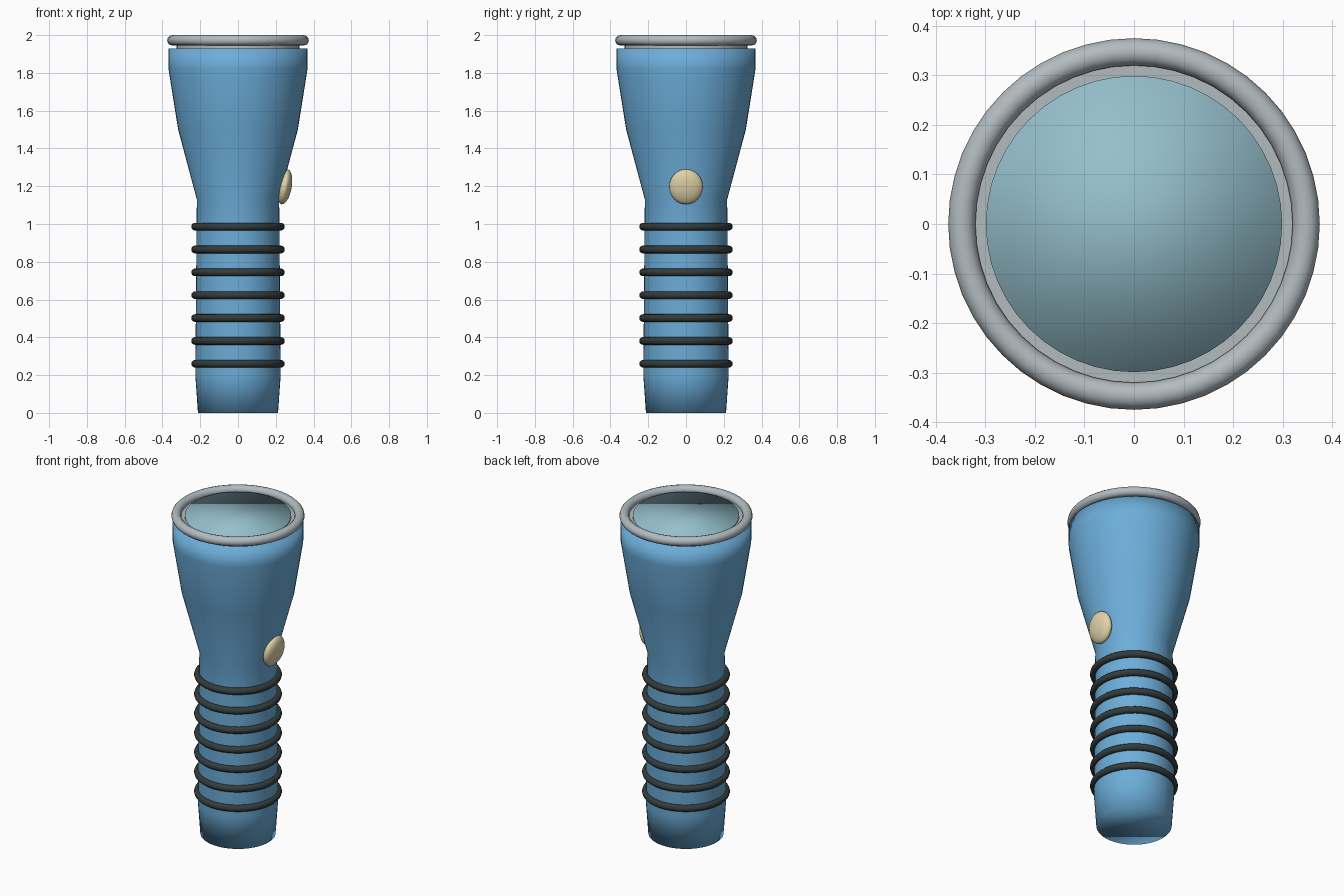
import bpy, bmesh, math

if "Cube" in bpy.data.objects:
    bpy.data.objects.remove(bpy.data.objects["Cube"])


def material(name, rgb):
    m = bpy.data.materials.new(name)
    m.diffuse_color = (*rgb, 1)
    m.use_nodes = True
    m.node_tree.nodes["Principled BSDF"].inputs["Base Color"].default_value = m.diffuse_color
    return m


BLUE = material("blue_plastic", (0.15, 0.42, 0.70))
BLACK = material("black_rubber", (0.035, 0.045, 0.045))
GLASS = material("glass", (0.30, 0.52, 0.60))
CREAM = material("cream", (0.75, 0.65, 0.40))
METAL = material("metal", (0.45, 0.50, 0.53))


def lathe(name, profile, sides, mat, angle=None):
    """Closed solid of revolution from (radius, z) pairs, capped at both ends."""
    bm = bmesh.new()
    loops = [[bm.verts.new((r * math.cos(2 * math.pi * i / sides),
                            r * math.sin(2 * math.pi * i / sides), z))
              for i in range(sides)] for r, z in profile]
    for a, b in zip(loops, loops[1:]):
        for i in range(sides):
            j = (i + 1) % sides
            bm.faces.new((a[i], a[j], b[j], b[i]))
    bm.faces.new(loops[0][::-1])
    bm.faces.new(loops[-1])
    mesh = bpy.data.meshes.new(name)
    bm.to_mesh(mesh)
    bm.free()
    ob = bpy.data.objects.new(name, mesh)
    bpy.context.collection.objects.link(ob)
    finish(ob, name, mat, angle)


def finish(ob, name, mat, angle=None):
    ob.name = name
    ob.data.materials.append(mat)
    bpy.ops.object.select_all(action='DESELECT')
    ob.select_set(True)
    bpy.context.view_layer.objects.active = ob
    if angle is None:
        bpy.ops.object.shade_smooth()
    else:
        bpy.ops.object.shade_smooth_by_angle(angle=math.radians(angle))


def ring(name, major, minor, z, mat):
    bpy.ops.mesh.primitive_torus_add(location=(0, 0, z), major_radius=major, minor_radius=minor,
                                     major_segments=48, minor_segments=12)
    finish(bpy.context.object, name, mat)


# Handle and flared head in one piece
lathe("body", [(0.212, 0), (0.226, 0.2), (0.22, 0.9), (0.218, 1.13),
               (0.317, 1.5), (0.368, 1.82), (0.368, 1.93)], 48, BLUE)

# Rubber grip rings
for k in range(7):
    ring(f"grip_ring_{k + 1}", 0.227, 0.0205, 0.26 + 0.121 * k, BLACK)

# Lens holder, lens and bezel
lathe("lens_holder", [(0.325, 1.91), (0.325, 1.965)], 48, METAL, 30)
lathe("lens", [(0.299, 1.95), (0.299, 1.98)], 48, GLASS)
ring("bezel", 0.3475, 0.0275, 1.9725, METAL)

# Switch button tilted with the flare
bpy.ops.mesh.primitive_uv_sphere_add(segments=32, ring_count=16, radius=1,
                                     location=(0.247, 0, 1.197), rotation=(0, math.radians(10), 0))
button = bpy.context.object
button.scale = (0.037, 0.089, 0.094)
finish(button, "switch_button", CREAM)
